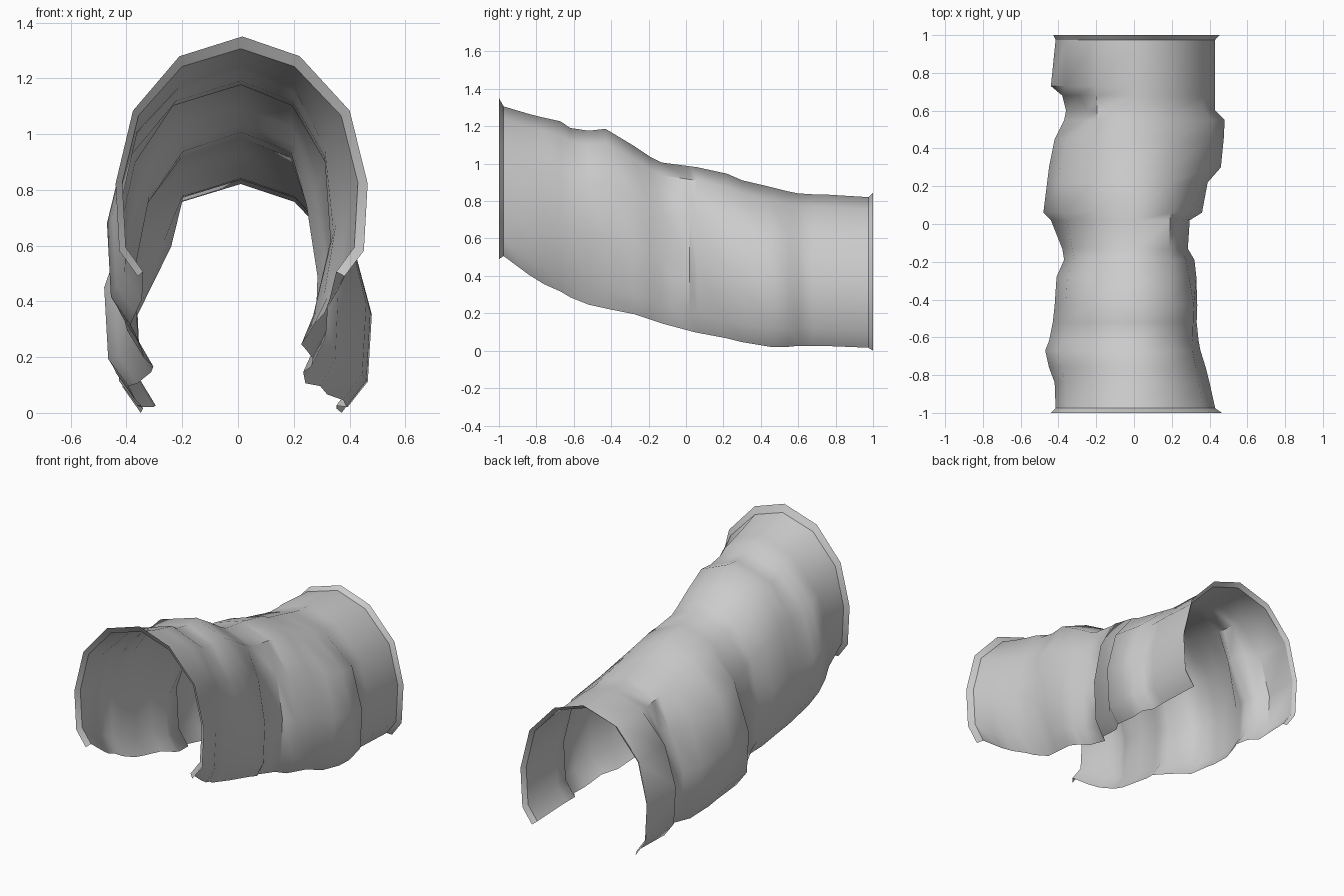
import bpy
import bmesh
import math

cube = bpy.data.objects.get("Cube")
if cube:
    bpy.data.objects.remove(cube, do_unlink=True)

# One plain stone colour
stone = bpy.data.materials.new("grey_stone")
stone.use_nodes = True
colour = (0.6, 0.6, 0.6, 1.0)
stone.diffuse_color = colour
shader = stone.node_tree.nodes["Principled BSDF"]
shader.inputs["Base Color"].default_value = colour
shader.inputs["Roughness"].default_value = 0.9

# Half arch from crown to foot: width share, height share, how far it follows the wall
HALF_ARCH = [(0.48, 0.92, 0.2), (0.86, 0.70, 1.0), (1.0, 0.40, 1.0),
             (0.97, 0.11, 1.0), (0.82, 0.0, 1.0)]
MOUTH_HALF = 0.42

# Sections along the passage: y, crown height, foot height, right wall, left wall
SECTIONS = [
    (-0.975, 1.31, 0.51, 0.415, 0.43),
    (-0.84, 1.27, 0.41, 0.42, 0.40),
    (-0.76, 1.25, 0.36, 0.45, 0.38),
    (-0.67, 1.23, 0.32, 0.47, 0.36),
    (-0.62, 1.195, 0.29, 0.45, 0.355),
    (-0.52, 1.18, 0.25, 0.43, 0.35),
    (-0.43, 1.19, 0.23, 0.42, 0.345),
    (-0.28, 1.10, 0.20, 0.41, 0.33),
    (-0.19, 1.04, 0.17, 0.37, 0.32),
    (-0.13, 1.01, 0.15, 0.38, 0.285),
    (0.02, 0.99, 0.11, 0.44, 0.295),
    (0.06, 0.985, 0.10, 0.48, 0.36),
    (0.22, 0.95, 0.07, 0.46, 0.39),
    (0.30, 0.915, 0.05, 0.45, 0.46),
    (0.45, 0.88, 0.025, 0.42, 0.475),
    (0.55, 0.855, 0.025, 0.37, 0.48),
    (0.60, 0.845, 0.03, 0.36, 0.43),
    (0.68, 0.84, 0.03, 0.38, 0.43),
    (0.73, 0.84, 0.03, 0.44, 0.43),
    (0.975, 0.825, 0.02, 0.415, 0.43),
]

# Dents pressed into the walls (bulges if negative):
# side, arch point, y centre, half length, depth
DENTS = [(-1, 1, 0.60, 0.16, 0.07), (-1, 1, 0.04, 0.15, 0.03),
         (-1, 0, -0.45, 0.30, -0.04), (1, 1, -0.43, 0.25, -0.02),
         (1, 2, -0.54, 0.22, 0.02), (1, 3, -0.52, 0.25, 0.07),
         (1, 4, -0.52, 0.25, 0.06)]


def half_ring(y, crown, foot, wall, side):
    points = []
    for i, (u, v, follow) in enumerate(HALF_ARCH):
        width = u * (MOUTH_HALF + (wall - MOUTH_HALF) * follow)
        for dent_side, point, centre, reach, depth in DENTS:
            if (dent_side, point) == (side, i):
                width -= depth * max(0.0, 1 - abs(y - centre) / reach)
        points.append((side * width, y, foot + v * (crown - foot)))
    return points


def ring(y, crown, foot, right, left):
    right_half = half_ring(y, crown, foot, right, -1)
    left_half = half_ring(y, crown, foot, left, 1)
    return right_half[::-1] + [(0.01, y, crown)] + left_half


def flared(points, y, spread, rise):
    # Push a mouth section outward to form its lip
    middle = (points[0][2] + points[5][2]) / 2
    return [(x * spread + 0.005, y, middle + (z - middle) * (rise if z > middle else 1.04))
            for x, _, z in points]


rings = [ring(*section) for section in SECTIONS]
rings = ([flared(rings[0], -1.0, 1.07, 1.11)] + rings
         + [flared(rings[-1], 1.0, 1.04, 1.06)])

# Open shell joined from section to section
bm = bmesh.new()
loops = [[bm.verts.new(p) for p in points] for points in rings]
for a, b in zip(loops, loops[1:]):
    for i in range(len(a) - 1):
        bm.faces.new((a[i], a[i + 1], b[i + 1], b[i]))

# Hard edge where each lip meets the passage
for loop in (loops[1], loops[-2]):
    for a, b in zip(loop, loop[1:]):
        bm.edges.get((a, b)).smooth = False

bm.normal_update()
if sum(f.normal.z for f in bm.faces) < 0:
    bmesh.ops.reverse_faces(bm, faces=bm.faces[:])

# Rest the shell on the ground
lowest = min(v.co.z for v in bm.verts)
bmesh.ops.translate(bm, verts=bm.verts[:], vec=(0, 0, -lowest))

mesh = bpy.data.meshes.new("tunnel_shell")
bm.to_mesh(mesh)
bm.free()
mesh.materials.append(stone)
shell = bpy.data.objects.new("tunnel_shell", mesh)
bpy.context.collection.objects.link(shell)

bpy.ops.object.select_all(action="DESELECT")
shell.select_set(True)
bpy.context.view_layer.objects.active = shell
bpy.ops.object.shade_smooth_by_angle(angle=math.radians(50), keep_sharp_edges=True)
